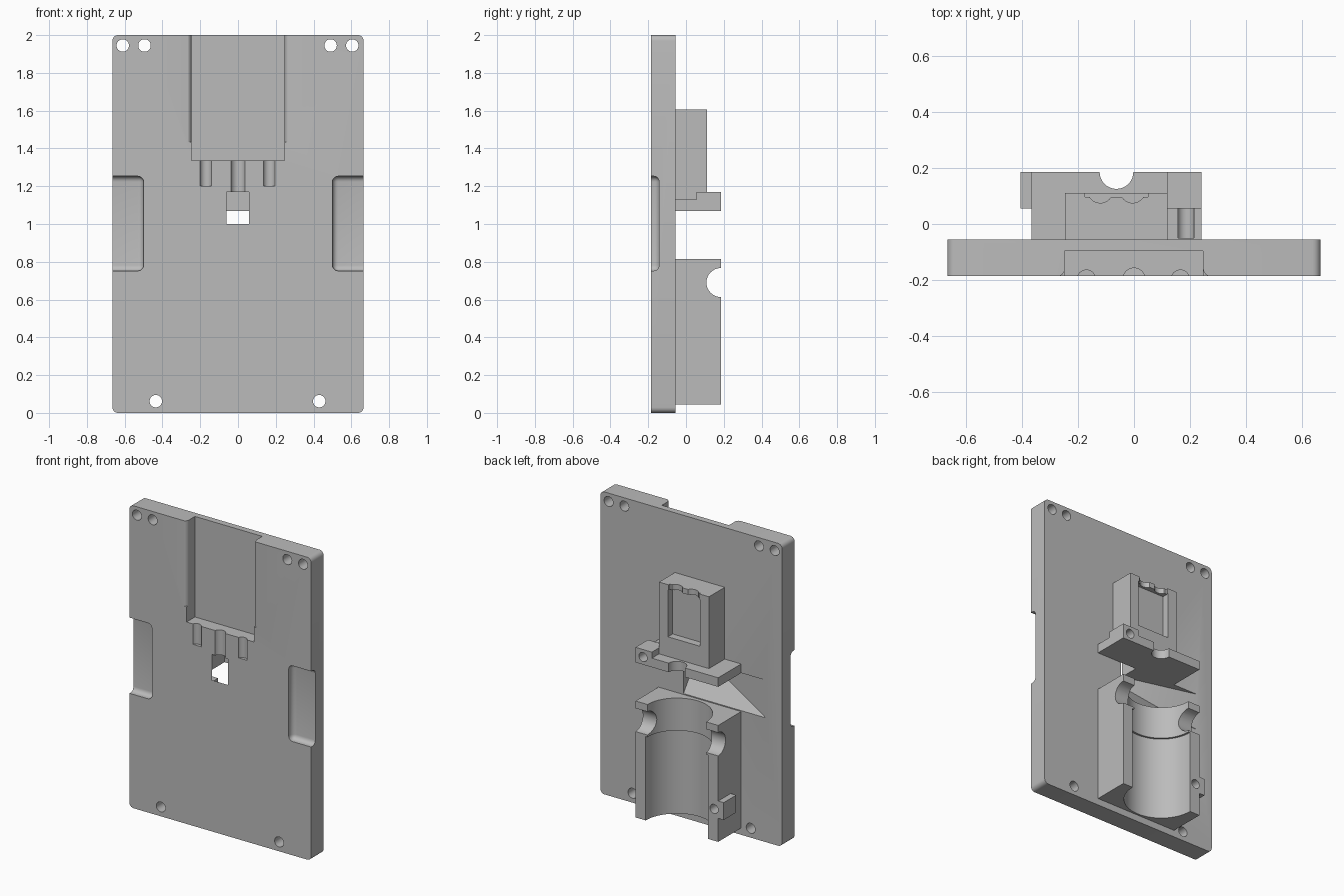
import bpy, bmesh, math
from mathutils import Matrix, Vector

if "Cube" in bpy.data.objects:
    bpy.data.objects.remove(bpy.data.objects["Cube"])

grey = bpy.data.materials.new("plain grey")
grey.use_nodes = True
GREY = (0.5, 0.5, 0.5, 1)
grey.diffuse_color = GREY
grey.node_tree.nodes["Principled BSDF"].inputs["Base Color"].default_value = GREY


def finish(name, bm):
    bmesh.ops.recalc_face_normals(bm, faces=bm.faces)
    mesh = bpy.data.meshes.new(name)
    bm.to_mesh(mesh)
    bm.free()
    mesh.materials.append(grey)
    ob = bpy.data.objects.new(name, mesh)
    bpy.context.collection.objects.link(ob)
    return ob


def box(name, x, y, z, bevel=0, only_y=False):
    bm = bmesh.new()
    bmesh.ops.create_cube(bm, size=1)
    for v in bm.verts:
        v.co = [a[0] if c < 0 else a[1] for c, a in zip(v.co, (x, y, z))]
    if bevel:
        edges = [e for e in bm.edges if not only_y or
                 abs(e.verts[0].co.y - e.verts[1].co.y) > 0.01]
        bmesh.ops.bevel(bm, geom=edges, offset=bevel, segments=5,
                        profile=0.5, affect='EDGES')
    return finish(name, bm)


def rod(name, centre, radius, length, axis, sides=32):
    bm = bmesh.new()
    turn = {'X': Matrix.Rotation(math.pi / 2, 4, 'Y'),
            'Y': Matrix.Rotation(math.pi / 2, 4, 'X'),
            'Z': Matrix()}[axis]
    bmesh.ops.create_cone(bm, cap_ends=True, segments=sides, radius1=radius,
                          radius2=radius, depth=length,
                          matrix=Matrix.Translation(centre) @ turn)
    return finish(name, bm)


def hull(name, points):
    bm = bmesh.new()
    for p in points:
        bm.verts.new(p)
    bmesh.ops.convex_hull(bm, input=bm.verts)
    return finish(name, bm)


def combine(ob, others, operation='DIFFERENCE'):
    bpy.context.view_layer.objects.active = ob
    for other in others:
        mod = ob.modifiers.new("cut", 'BOOLEAN')
        mod.operation = operation
        mod.solver = 'EXACT'
        mod.object = other
        bpy.ops.object.modifier_apply(modifier=mod.name)
        bpy.data.objects.remove(other)


def smooth(ob):
    bpy.ops.object.select_all(action='DESELECT')
    ob.select_set(True)
    bpy.context.view_layer.objects.active = ob
    bpy.ops.object.shade_smooth_by_angle(angle=math.radians(30))


FRONT, BACK, REAR = -0.185, -0.055, 0.185
MID = -0.0625       # centre line of the rear holders

# Plate with rounded corners
plate = box("plate", (-0.665, 0.665), (FRONT, BACK), (0, 2), 0.03, True)
cutters = [box("front_recess", (-0.247, 0.245), (-0.3, -0.097), (1.335, 2.1))]

# Flared edges along both sides of the front recess
for side in (-1, 1):
    steps = [math.pi / 2 * i / 6 for i in range(7)]
    profile = [(0.245 + 0.025 * (1 - math.cos(a)), -0.15 - 0.036 * math.sin(a))
               for a in steps]
    bm = bmesh.new()
    ring = [bm.verts.new((side * px, py, 1.435))
            for px, py in [(0.2, -0.15)] + profile + [(0.27, -0.25), (0.2, -0.25)]]
    face = bm.faces.new(ring)
    up = bmesh.ops.extrude_face_region(bm, geom=[face])["geom"]
    bmesh.ops.translate(bm, vec=(0, 0, 0.7),
                        verts=[v for v in up if isinstance(v, bmesh.types.BMVert)])
    cutters.append(finish("flare", bm))

# Round grooves below the recess
for x, r, low in ((-0.17, 0.033, 1.2), (0, 0.04, 1.15), (0.165, 0.033, 1.2)):
    cutters.append(rod("groove", (x, FRONT - 0.012, low + 0.1), r, 0.2, 'Z'))

# Window and the funnel behind it
cutters.append(box("window", (-0.06, 0.057), (-0.3, 0), (1.0, 1.17)))
cutters.append(hull("funnel", [(x, y, z) for y, x0, z0 in
                               ((BACK + 0.001, -0.55, 0.82), (FRONT, -0.06, 1.0))
                               for x in (x0, 0.057) for z in (z0, 1.07)]))

# Grip notches on both side edges
for side in (-1, 1):
    cutters.append(box("notch", sorted((side * 0.5, side * 0.8)),
                       (-0.3, -0.142), (0.752, 1.253), 0.03))

# Screw holes
for x, z in ((-0.61, 1.945), (-0.495, 1.945), (0.49, 1.945), (0.605, 1.945),
             (-0.435, 0.062), (0.43, 0.062)):
    cutters.append(rod("hole", (x, -0.12, z), 0.033, 0.4, 'Y'))
combine(plate, cutters)
smooth(plate)

# Upper holder: block with a pocket and scalloped top opening
holder = box("upper_holder", (-0.245, 0.12), (BACK, 0.11), (1.12, 1.605))
cutters = [box("pocket", (-0.18, 0.055), (0.06, 0.2), (1.26, 1.57)),
           box("opening", (-0.175, 0.05), (0.097, 0.2), (1.5, 1.7))]
for x in (-0.12, -0.005):
    cutters.append(rod("scallop", (x, 0.12, 1.6), 0.045, 0.2, 'Z'))
combine(holder, cutters)
smooth(holder)

# Shelf with a raised screw lug and a cable notch
shelf = box("shelf", (-0.365, 0.24), (BACK, REAR), (1.07, 1.13))
combine(shelf, [box("lug", (0.12, 0.24), (0.055, REAR), (1.07, 1.17))], 'UNION')
combine(shelf, [rod("cable_notch", (MID, REAR, 1.1), 0.06, 0.4, 'Z'),
                rod("lug_hole", (0.185, 0.15, 1.12), 0.03, 0.4, 'Y')])
smooth(shelf)

# Lower holder: block with a screw ear, round cradle and side openings
cradle = box("cradle", (-0.365, 0.24), (BACK, REAR), (0.045, 0.815))
combine(cradle, [box("ear", (-0.405, -0.3), (0.055, REAR), (0.2, 0.315))], 'UNION')
combine(cradle, [rod("barrel", (MID, REAR, 0.3), 0.228, 0.6, 'Z', 64),
                 rod("neck", (MID, REAR, 0.7), 0.215, 0.5, 'Z', 64),
                 rod("side_openings", (MID, REAR, 0.69), 0.077, 1, 'X'),
                 rod("ear_hole", (-0.335, 0.15, 0.255), 0.03, 0.3, 'Y')])
smooth(cradle)
